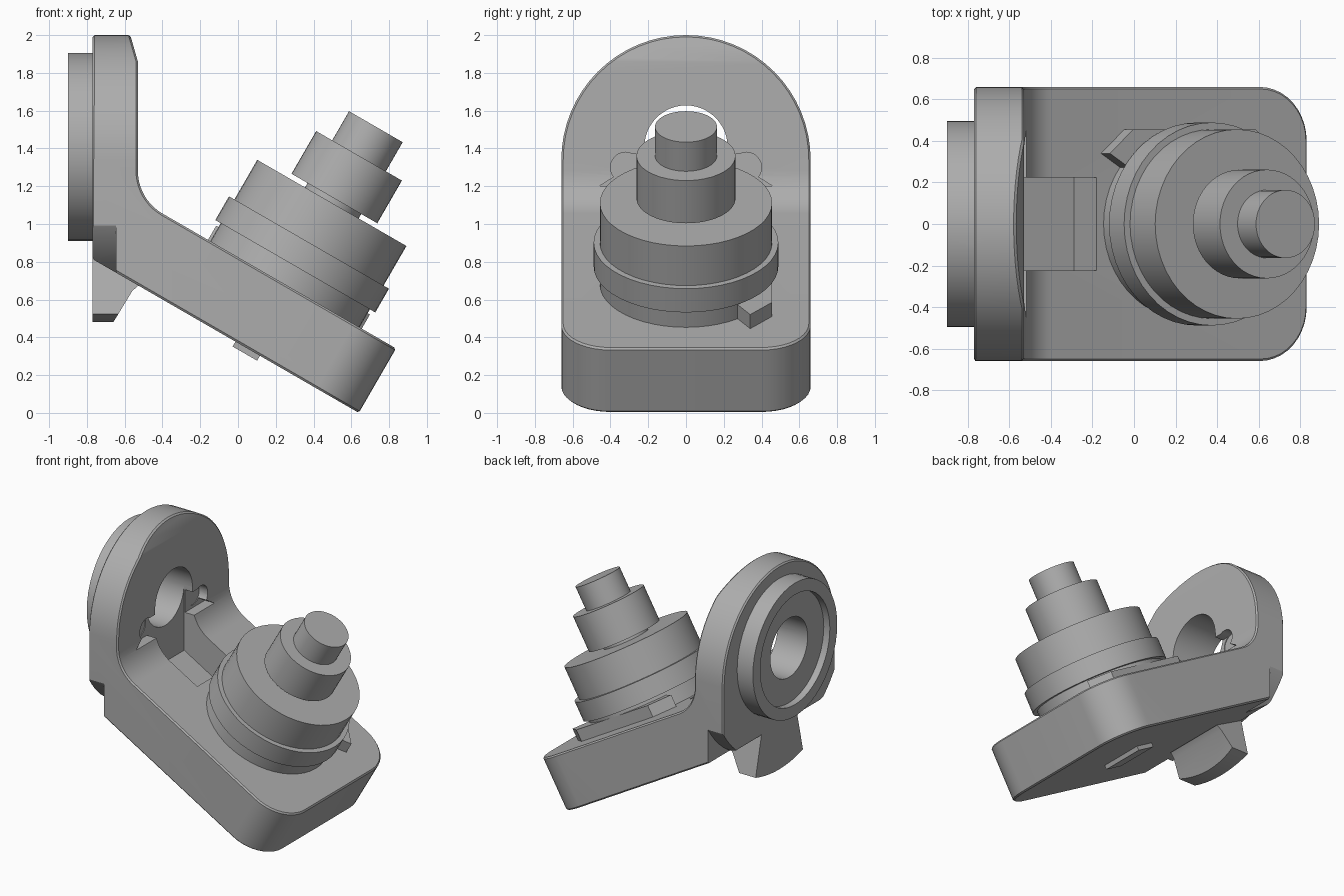
import bpy, bmesh
from math import sin, cos, pi, radians, sqrt
from mathutils import Vector

cube = bpy.data.objects.get("Cube")
if cube:
    bpy.data.objects.remove(cube, do_unlink=True)

grey = bpy.data.materials.new("machined grey")
grey.use_nodes = True
grey.diffuse_color = (0.42, 0.42, 0.42, 1)
grey.node_tree.nodes["Principled BSDF"].inputs["Base Color"].default_value = (0.42, 0.42, 0.42, 1)

# Frames: two drawing axes and the extrusion axis
X, Y, Z = Vector((1, 0, 0)), Vector((0, 1, 0)), Vector((0, 0, 1))
TILT = radians(30)
ALONG = Vector((cos(TILT), 0, -sin(TILT)))
NORMAL = Vector((sin(TILT), 0, cos(TILT)))
SIDE, FACE, ARM = (X, Z, Y), (Y, Z, X), (ALONG, Y, NORMAL)

ARM_TOP, ARM_BOTTOM, ARM_END = 0.714, 0.32, 0.554
AXIS = -0.1255      # spindle axis, measured along the arm
BORE_Z = 1.408      # height of the flange bore
HALF = 0.66


def prism(name, points, frame, start, end):
    a, b, c = frame
    bm = bmesh.new()
    face = bm.faces.new([bm.verts.new(a * p + b * q + c * start) for p, q in points])
    new = bmesh.ops.extrude_face_region(bm, geom=[face])["geom"]
    bmesh.ops.translate(bm, vec=c * (end - start),
                        verts=[g for g in new if isinstance(g, bmesh.types.BMVert)])
    bmesh.ops.recalc_face_normals(bm, faces=bm.faces)
    mesh = bpy.data.meshes.new(name)
    bm.to_mesh(mesh)
    bm.free()
    mesh.materials.append(grey)
    obj = bpy.data.objects.new(name, mesh)
    bpy.context.collection.objects.link(obj)
    return obj


def arc(cx, cy, r, from_deg, to_deg, steps=10):
    angles = [radians(from_deg + (to_deg - from_deg) * i / steps) for i in range(steps + 1)]
    return [(cx + r * cos(t), cy + r * sin(t)) for t in angles]


def circle(cx, cy, r, sides=48):
    return arc(cx, cy, r, 0, 360, sides)[:-1]


def activate(obj):
    bpy.ops.object.select_all(action='DESELECT')
    obj.select_set(True)
    bpy.context.view_layer.objects.active = obj


def combine(obj, tool, operation):
    activate(obj)
    mod = obj.modifiers.new(operation, 'BOOLEAN')
    mod.operation, mod.object, mod.solver = operation, tool, 'EXACT'
    bpy.ops.object.modifier_apply(modifier=mod.name)
    bpy.data.objects.remove(tool, do_unlink=True)


def smooth(obj):
    activate(obj)
    bpy.ops.object.shade_smooth_by_angle(angle=radians(30))


# Bracket: bent side profile with a filleted inner corner
fillet_r = 0.26
fillet_x = -0.53 + fillet_r
fillet_z = (ARM_TOP + fillet_r - fillet_x * sin(TILT)) / cos(TILT)
outline = [(-0.77, 0.814), (-0.77, 2.0), (-0.57, 2.0), (-0.53, 1.86)]
outline += arc(fillet_x, fillet_z, fillet_r, 180, 240)
outline += [(0.837, 0.341), (0.64, 0.0)]
bracket = prism("bracket", outline, SIDE, -HALF, HALF)

# Round the flange top and the arm end corners
dome = arc(0, 2 - HALF, HALF, 0, 180, 32) + [(-HALF, -1), (HALF, -1)]
combine(bracket, prism("dome_tool", dome, FACE, -2, 2), 'INTERSECT')
r = 0.26
end = arc(ARM_END - r, HALF - r, r, 90, 0) + arc(ARM_END - r, r - HALF, r, 0, -90)
end += [(-3, -HALF), (-3, HALF)]
combine(bracket, prism("arm_end_tool", end, ARM, -2, 4), 'INTERSECT')

# Softened rim
activate(bracket)
bevel = bracket.modifiers.new("rim", 'BEVEL')
bevel.width, bevel.segments, bevel.limit_method, bevel.angle_limit = 0.01, 1, 'ANGLE', radians(50)
bpy.ops.object.modifier_apply(modifier=bevel.name)

# Curved clearance notches at the lower back corners
for s in (-1, 1):
    notch = [(s * y, z) for y, z in arc(0, BORE_Z, 0.78, -25, -65)]
    notch += [(s * 0.33, 0.4), (s * 0.9, 0.4), (s * 0.9, 1.08)]
    combine(bracket, prism("notch_tool", notch, FACE, -1, -0.645), 'DIFFERENCE')

# Raised ring on the back with a shallow recess, and the through bore
combine(bracket, prism("back_ring", circle(0, BORE_Z, 0.497), FACE, -0.90, -0.70), 'UNION')
combine(bracket, prism("recess_tool", circle(0, BORE_Z, 0.41), FACE, -1, -0.85), 'DIFFERENCE')
combine(bracket, prism("bore_tool", circle(0, BORE_Z, 0.22), FACE, -1.2, 0), 'DIFFERENCE')

# Slot from the bore into the arm, with a lobe on each side
slot = [(-0.18, 0.93), (-0.29, 0.738), (-0.6, 0.917), (-0.6, BORE_Z), (0, BORE_Z), (0, 1.1)]
combine(bracket, prism("slot_tool", slot, SIDE, -0.223, 0.223), 'DIFFERENCE')
for s in (-1, 1):
    lobe = circle(s * 0.32, 1.30, 0.08, 24)
    combine(bracket, prism("lobe_tool", lobe, FACE, -0.6, -0.2), 'DIFFERENCE')
    neck = [(s * 0.2, 1.37), (s * 0.32, 1.37), (s * 0.38, 1.25), (s * 0.46, 1.2), (s * 0.2, 1.2)]
    combine(bracket, prism("lobe_neck_tool", neck, FACE, -0.595, -0.2), 'DIFFERENCE')
smooth(bracket)

# Fan-shaped stop foot under the flange
foot_side = [(-0.77, 0.85), (-0.77, 0.4), (-0.61, 0.4), (-0.66, 0.48), (-0.56, 0.645),
             (-0.53, 0.672), (-0.49, 0.68), (-0.49, 0.72)]
foot = prism("stop_foot", foot_side, SIDE, -0.5, 0.5)
fan = arc(0, BORE_Z, 0.928, -107.5, -72.5) + [(0.19, 0.9), (-0.19, 0.9)]
combine(foot, prism("fan_tool", fan, FACE, -1, 0), 'INTERSECT')
smooth(foot)

# Spindle stack standing on the arm: radius, bottom, top
stack = {
    "base_disc": (0.456, ARM_TOP - 0.01, 0.83),
    "collar": (0.489, 0.824, 0.969),
    "drum": (0.456, 0.96, 1.211),
    "hub": (0.262, 1.238, 1.499),
    "shaft": (0.164, 1.20, 1.677),
}
for name, (radius, low, high) in stack.items():
    smooth(prism(name, circle(AXIS, 0, radius), ARM, low, high))

# Stop bar along one side of the base disc
half_bar = [(0.34, 0.456), (0.47, 0.34), (0.36, 0.27)]
bar = [(AXIS + u, y) for u, y in half_bar] + [(AXIS - u, y) for u, y in reversed(half_bar)]
prism("stop_bar", bar, ARM, ARM_TOP - 0.01, 0.80)

# Flat key showing under the arm
key = [(AXIS + u, y) for u, y in ((-0.075, -0.17), (0.075, -0.17), (0.075, 0.17), (-0.075, 0.17))]
prism("underside_key", key, ARM, ARM_BOTTOM - 0.03, ARM_BOTTOM + 0.02)
